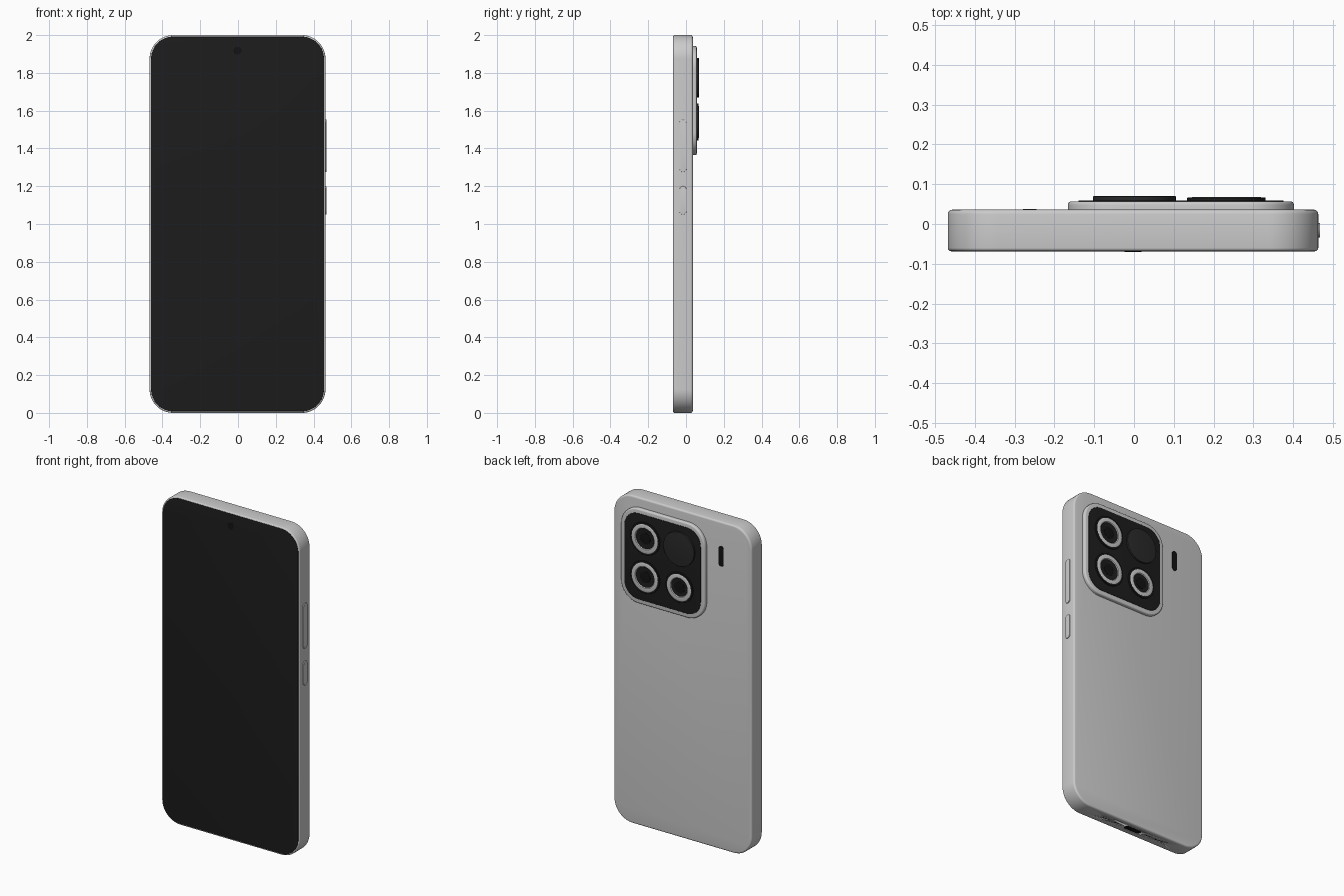
import bpy, bmesh, math
from mathutils import Vector

if "Cube" in bpy.data.objects:
    bpy.data.objects.remove(bpy.data.objects["Cube"])


def material(name, v):
    m = bpy.data.materials.new(name)
    m.diffuse_color = (v, v, v, 1)
    m.use_nodes = True
    m.node_tree.nodes["Principled BSDF"].inputs["Base Color"].default_value = m.diffuse_color
    return m


BLACK = material("black_glass", 0.012)
DARK = material("dark_inset", 0.006)
SMOKE = material("smoked_glass", 0.022)

# local (u, v, depth) -> world, for parts facing along y, x or z
AXES = {
    "y": lambda u, v, d: Vector((u, d, v)),
    "x": lambda u, v, d: Vector((d, u, v)),
    "z": lambda u, v, d: Vector((u, v, d)),
}


def outline(cu, cv, w, h, r, seg):
    pts = []
    for k, (sx, sy) in enumerate(((1, 1), (-1, 1), (-1, -1), (1, -1))):
        for i in range(seg + 1):
            a = math.pi / 2 * (k + i / seg)
            pts.append((cu + sx * (w / 2 - r) + r * math.cos(a),
                        cv + sy * (h / 2 - r) + r * math.sin(a)))
    return pts


def loft(name, centre, size, r, rings, axis="y", mat=None, seg=12, closed=False):
    """Rounded rectangle swept through rings of (depth, inset).
    closed joins the last ring to the first instead of capping the ends."""
    bm = bmesh.new()
    loops = []
    for d, inset in rings:
        pts = outline(*centre, size[0] - 2 * inset, size[1] - 2 * inset,
                      max(r - inset, 0.0005), seg)
        loops.append([bm.verts.new(AXES[axis](u, v, d)) for u, v in pts])
    pairs = list(zip(loops, loops[1:]))
    if closed:
        pairs.append((loops[-1], loops[0]))
    else:
        bm.faces.new(loops[0])
        bm.faces.new(loops[-1])
    n = len(loops[0])
    for a, b in pairs:
        for i in range(n):
            j = (i + 1) % n
            bm.faces.new((a[i], a[j], b[j], b[i]))
    bmesh.ops.remove_doubles(bm, verts=bm.verts, dist=1e-5)
    bmesh.ops.recalc_face_normals(bm, faces=bm.faces)
    me = bpy.data.meshes.new(name)
    bm.to_mesh(me)
    bm.free()
    ob = bpy.data.objects.new(name, me)
    bpy.context.collection.objects.link(ob)
    if mat:
        me.materials.append(mat)
    bpy.context.view_layer.objects.active = ob
    for o in bpy.context.selected_objects:
        o.select_set(False)
    ob.select_set(True)
    bpy.ops.object.shade_smooth_by_angle(angle=math.radians(35))
    return ob


def rounded(d0, d1, b0, b1, n=4):
    """Ring list from depth d0 to d1 with edge roundings b0 and b1."""
    s = 1 if d1 > d0 else -1
    q = [math.pi / 2 * i / n for i in range(n + 1)]
    first = [(d0 + s * b0 * (1 - math.cos(a)), b0 * (1 - math.sin(a))) for a in q] if b0 else [(d0, 0)]
    last = [(d1 - s * b1 * (1 - math.sin(a)), b1 * (1 - math.cos(a))) for a in q] if b1 else [(d1, 0)]
    return first + last


CX = -0.0025

# body shell with the charging port and speaker holes cut into its bottom
body = loft("body", (CX, 1.0), (0.931, 2.0), 0.125, rounded(-0.068, 0.036, 0.008, 0.011), seg=20)
BY = -0.016
slots = [("charging_port", CX, 0.115, 0.038)]
for side in (-1, 1):
    for i in range(6):
        slots.append(("speaker_hole", CX + side * (0.102 + i * 0.022), 0.014, 0.014))
for name, x, w, h in slots:
    cut = loft(name + "_cutter", (x, BY), (w, h), h / 2, [(-0.02, 0), (0.03, 0)], "z", seg=5)
    cut.hide_render = True
    mod = body.modifiers.new(name, "BOOLEAN")
    mod.operation, mod.solver, mod.object = "DIFFERENCE", "EXACT", cut
    bpy.context.view_layer.objects.active = body
    bpy.ops.object.modifier_apply(modifier=mod.name)
    bpy.data.objects.remove(cut)
    # dark lining just inside the opening
    loft(name, (x, BY), (w, h), h / 2, [(0.003, 0), (0.029, 0)], "z", DARK, 5)

# screen glass and selfie camera
loft("screen", (CX, 1.0), (0.915, 1.984), 0.117, rounded(-0.0695, -0.06, 0.002, 0), mat=BLACK, seg=20)
loft("front_camera", (CX, 1.917), (0.042, 0.042), 0.021, [(-0.0698, 0), (-0.066, 0)], mat=DARK)

# side buttons
for name, z0, z1 in (("volume_button", 1.275, 1.553), ("power_button", 1.05, 1.20)):
    loft(name, (BY, (z0 + z1) / 2), (0.037, z1 - z0), 0.0184,
         rounded(0.455, 0.468, 0, 0.002), "x", seg=8)

# camera island
PX, PZ = 0.118, 1.653
loft("camera_plate", (PX, PZ), (0.568, 0.578), 0.12, rounded(0.03, 0.057, 0, 0.009), seg=16)
loft("camera_glass", (PX, PZ), (0.515, 0.525), 0.094, rounded(0.05, 0.0595, 0, 0.002), mat=BLACK, seg=16)

# three lenses: dark collar, grey ring, recessed glass
LX, RX, TZ, BZ = 0.232, 0.001, 1.775, 1.54
for tag, x, z in (("upper", LX, TZ), ("lower", LX, BZ), ("inner", RX, BZ)):
    R = 0.092 if tag == "inner" else 0.099
    c, s = (x, z), (2 * R, 2 * R)
    k = R - 0.011
    loft(tag + "_lens_collar", c, s, R, [(0.055, 0), (0.065, 0), (0.066, 0.001), (0.066, 0.014),
                                         (0.062, 0.03)], mat=BLACK)
    loft(tag + "_lens_ring", c, (2 * k, 2 * k), k,
         [(0.058, 0), (0.0665, 0), (0.0675, 0.002), (0.0665, 0.022), (0.062, 0.026), (0.058, 0.026)],
         closed=True)
    loft(tag + "_lens_glass", c, (0.07, 0.07), 0.035,
         [(0.06, 0), (0.0635, 0), (0.0645, 0.015), (0.065, 0.03)], mat=DARK)

# fourth, flat sensor window
loft("sensor_window", (RX, TZ), (0.208, 0.208), 0.104, rounded(0.055, 0.0698, 0, 0.0015), mat=SMOKE)

# flash slot beside the camera island
loft("flash", (-0.262, 1.79), (0.034, 0.125), 0.0165, rounded(0.03, 0.0375, 0, 0.001), mat=DARK, seg=8)
